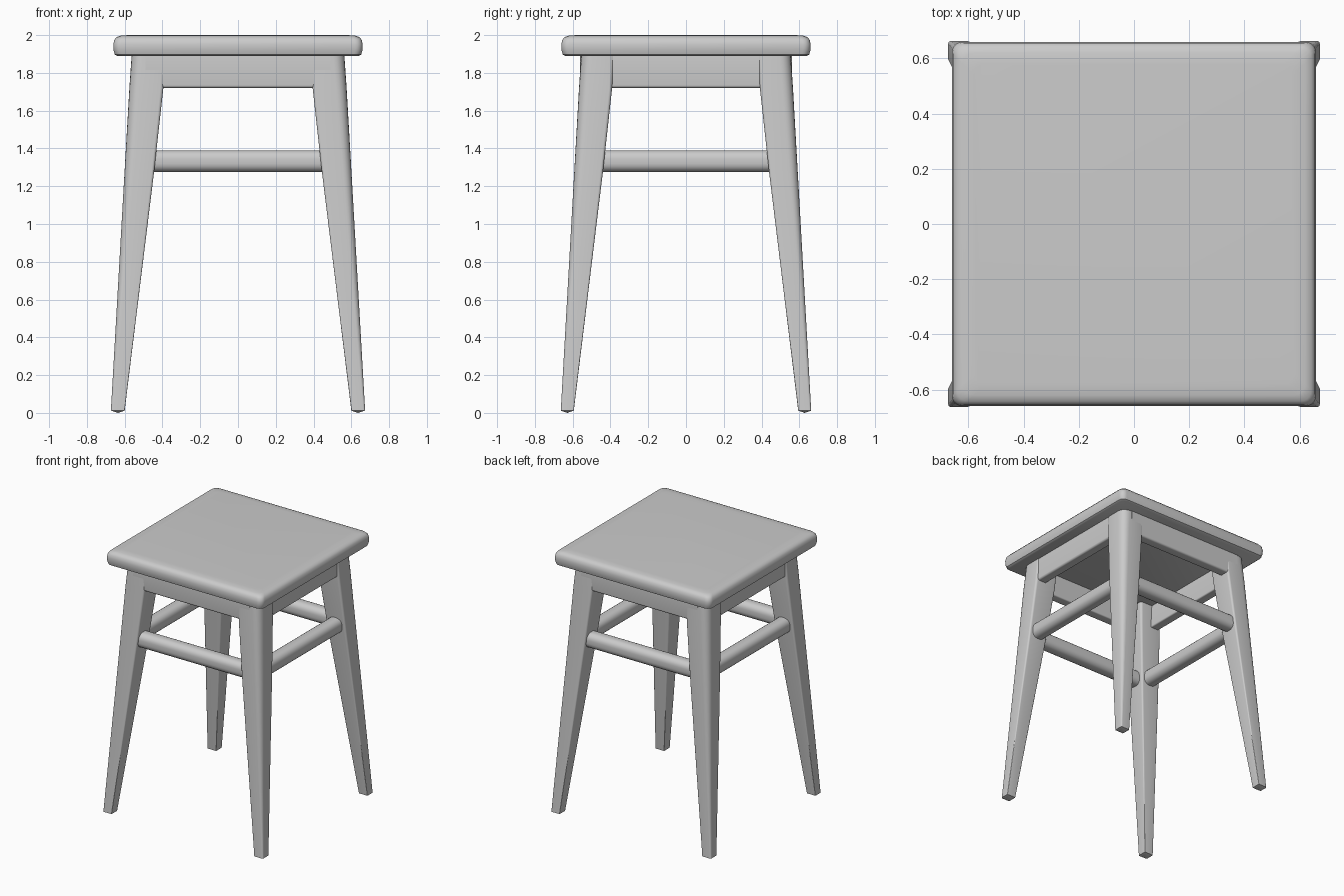
import bpy, bmesh, math
from mathutils import Vector

if "Cube" in bpy.data.objects:
    bpy.data.objects.remove(bpy.data.objects["Cube"])


def round_rect(x0, x1, y0, y1, radii, seg=5):
    """Counter-clockwise outline; radii start at the (+,+) corner."""
    pts = []
    corners = [(x1, y1, -1, -1), (x0, y1, 1, -1), (x0, y0, 1, 1), (x1, y0, -1, 1)]
    for i, ((cx, cy, sx, sy), r) in enumerate(zip(corners, radii)):
        for k in range(seg + 1):
            a = math.pi / 2 * (i + k / seg)
            pts.append((cx + sx * r + r * math.cos(a), cy + sy * r + r * math.sin(a)))
    return pts


def loft(name, rings, mirror=(False, False), foot_tip=None, angle=35):
    bm = bmesh.new()
    loops = [[bm.verts.new(p) for p in ring] for ring in rings]
    n = len(loops[0])
    for a, b in zip(loops, loops[1:]):
        for i in range(n):
            j = (i + 1) % n
            bm.faces.new((a[i], a[j], b[j], b[i]))
    bm.faces.new(loops[-1])
    if foot_tip:
        tip = bm.verts.new(foot_tip)
        for i in range(n):
            bm.faces.new((loops[0][(i + 1) % n], loops[0][i], tip))
    else:
        bm.faces.new(loops[0][::-1])
    bmesh.ops.recalc_face_normals(bm, faces=bm.faces)
    me = bpy.data.meshes.new(name)
    bm.to_mesh(me)
    bm.free()
    ob = bpy.data.objects.new(name, me)
    bpy.context.collection.objects.link(ob)
    bpy.ops.object.select_all(action='DESELECT')
    ob.select_set(True)
    bpy.context.view_layer.objects.active = ob
    bpy.ops.object.shade_smooth_by_angle(angle=math.radians(angle))
    if any(mirror):
        mod = ob.modifiers.new("mirror", 'MIRROR')
        mod.use_axis = (mirror[0], mirror[1], False)
        mod.use_mirror_merge = False
    return ob


# Seat: square slab with softened rim
seat_profile = [(1.890, 0.640), (1.897, 0.652), (1.92, 0.659), (1.95, 0.660),
                (1.975, 0.655), (1.99, 0.642), (1.997, 0.62), (2.0, 0.58)]
loft("seat", [[(x, y, z) for x, y in round_rect(-h, h, -h, h, [0.04] * 4)]
              for z, h in seat_profile])

# Legs: tapered and splayed, rounder towards the top (z, inner, outer, corner radius)
leg_sections = [(0.012, 0.600, 0.673, 0.010), (1.27, 0.445, 0.601, 0.045),
                (1.72, 0.395, 0.575, 0.055), (1.895, 0.385, 0.563, 0.06)]
rings = []
for z, i, o, r in leg_sections:
    outline = round_rect(i, o, i * 0.99, o * 0.985, [r, r * 0.3, r * 0.3, r * 0.3])
    rings.append([(x, y, z) for x, y in outline])
loft("legs", rings, (True, True), foot_tip=(0.636, 0.628, 0.0))


# Rails running between the legs, one mirrored pair along each axis
def rail_pair(name, half, d0, d1, z0, z1, radii):
    outline = round_rect(d0, d1, z0, z1, radii)
    loft(name + "_front_back", [[(x, d, z) for d, z in outline] for x in (-half, half)],
         (False, True))
    loft(name + "_sides", [[(d, y, z) for d, z in outline] for y in (-half, half)],
         (True, False))


# Apron under the seat and rounded stretchers below it
rail_pair("apron", 0.49, 0.485, 0.560, 1.72, 1.895, [0.006, 0.006, 0.01, 0.015])
rail_pair("stretcher", 0.48, 0.462, 0.572, 1.275, 1.39, [0.045] * 4)
